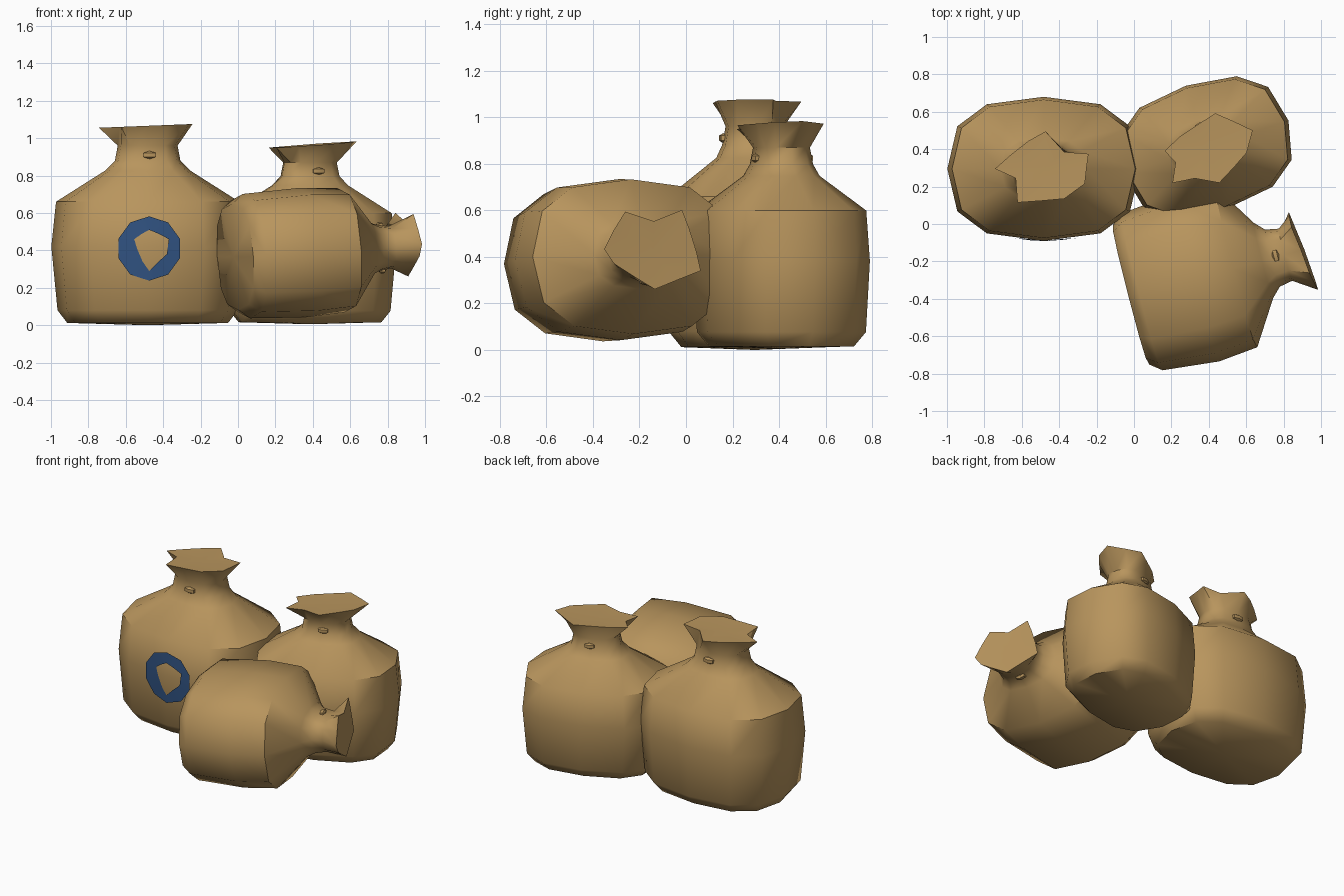
import bpy, bmesh
from math import cos, sin, pi, radians, copysign
from mathutils import Matrix, Vector

if "Cube" in bpy.data.objects:
    bpy.data.objects.remove(bpy.data.objects["Cube"])

N = 12


def material(name, rgb):
    m = bpy.data.materials.new(name)
    m.diffuse_color = (*rgb, 1)
    m.use_nodes = True
    m.node_tree.nodes["Principled BSDF"].inputs["Base Color"].default_value = m.diffuse_color
    return m


TAN = material("burlap", (0.48, 0.30, 0.11))
BLUE = material("blue_paint", (0.03, 0.085, 0.22))

# Shared body profile: height, half width, half depth
PROFILE = [(0.012, 0.43, 0.315), (0.08, 0.482, 0.37), (0.42, 0.515, 0.385),
           (0.66, 0.49, 0.37), (0.825, 0.23, 0.165), (0.88, 0.175, 0.14),
           (0.96, 0.16, 0.125)]


def oval(a, b, z, p=0.76):
    pts = []
    for i in range(N):
        c, s = cos(2 * pi * i / N), sin(2 * pi * i / N)
        pts.append((a * copysign(abs(c) ** p, c), b * copysign(abs(s) ** p, s), z))
    return pts


def finish(bm, name, mat, matrix, angle=50):
    me = bpy.data.meshes.new(name)
    bm.to_mesh(me)
    bm.free()
    me.materials.append(mat)
    me.shade_smooth()
    me.set_sharp_from_angle(angle=radians(angle))
    ob = bpy.data.objects.new(name, me)
    ob.matrix_world = matrix
    bpy.context.collection.objects.link(ob)
    return ob


def sack(name, matrix, mouth, slope):
    # Lofted body ending in a ragged star-shaped gathered mouth
    bm = bmesh.new()
    rings = [oval(a, b, z) for z, a, b in PROFILE]
    rings.append([(x, y, 1.066 + slope * x) for x, y in mouth])
    loops = [[bm.verts.new(p) for p in r] for r in rings]
    for lo, hi in zip(loops, loops[1:]):
        for i in range(N):
            j = (i + 1) % N
            bm.faces.new((lo[i], lo[j], hi[j], hi[i]))
    bottom = bm.verts.new((0, 0, 0))
    top = bm.verts.new((0, 0, 1.06))
    for i in range(N):
        j = (i + 1) % N
        bm.faces.new((bottom, loops[0][j], loops[0][i]))
        bm.faces.new((top, loops[-1][i], loops[-1][j]))
    finish(bm, name, TAN, matrix)

    # Small tie knots on both sides of the neck
    for tag, side in (("front", -1), ("back", 1)):
        bm = bmesh.new()
        bmesh.ops.create_uvsphere(bm, u_segments=6, v_segments=3, radius=1,
                                  matrix=Matrix.Translation((0.01, side * 0.135, 0.91))
                                  @ Matrix.Diagonal((0.045, 0.02, 0.022, 1)))
        finish(bm, f"{name}_knot_{tag}", TAN, matrix, 30)


# Large upright sack, left
large = Matrix.Translation((-0.483, 0.295, 0))
sack("large_sack", large,
     [(.23, .01), (.24, .08), (.11, .09), (.01, .20), (-.08, .15), (-.17, .08),
      (-.26, 0), (-.15, -.05), (-.14, -.18), (0, -.17), (.11, -.16), (.22, -.08)], 0.04)

# Smaller upright sack, right
small = (Matrix.Translation((0.385, 0.41, 0.005)) @ Matrix.Rotation(radians(18), 4, 'Z')
         @ Matrix.Scale(0.9, 4))
sack("small_sack", small,
     [(.295, .01), (.20, .10), (.115, .175), (0, .145), (-.127, .11), (-.24, .055),
      (-.20, -.03), (-.255, -.14), (-.12, -.155), (.01, -.225), (.12, -.165), (.22, -.105)], 0.07)

# Fallen sack in front, mouth to the right
x = Vector((-0.25, 0.968, 0)).normalized()
z = Vector((0.968, 0.25, 0.06)).normalized()
y = z.cross(x)
fallen = (Matrix.Translation((-0.025, -0.38, 0.365))
          @ Matrix((x, y, z)).transposed().to_4x4() @ Matrix.Scale(0.9, 4))
sack("fallen_sack", fallen,
     [(.22, 0), (.185, .11), (.15, .2), (.005, .145), (-.14, .19), (-.2, .1),
      (-.25, .01), (-.2, -.06), (-.1, -.12), (.005, -.18), (.12, -.135), (.24, -.09)], -0.12)

# Painted ring patch with a kite-shaped opening
opening = [(0, .1), (-.04, .078), (-.08, .05), (-.065, 0), (-.035, -.07),
           (0, -.12), (.045, -.075), (.095, -.03), (.105, .05), (.055, .077)]
bm = bmesh.new()


def on_cloth(u, v):
    return bm.verts.new((u, -0.096 + 0.11 * abs(u) + 0.04 * abs(v), v))


outer = [on_cloth(-0.172 * sin(k * pi / 5), 0.172 * cos(k * pi / 5)) for k in range(10)]
inner = [on_cloth(u, v) for u, v in opening]
for k in range(10):
    j = (k + 1) % 10
    bm.faces.new((outer[k], inner[k], inner[j], outer[j]))
bmesh.ops.recalc_face_normals(bm, faces=bm.faces)
if sum(f.normal.y for f in bm.faces) > 0:
    bmesh.ops.reverse_faces(bm, faces=bm.faces)
finish(bm, "round_patch", BLUE, Matrix.Translation((-0.475, 0, 0.41)))
